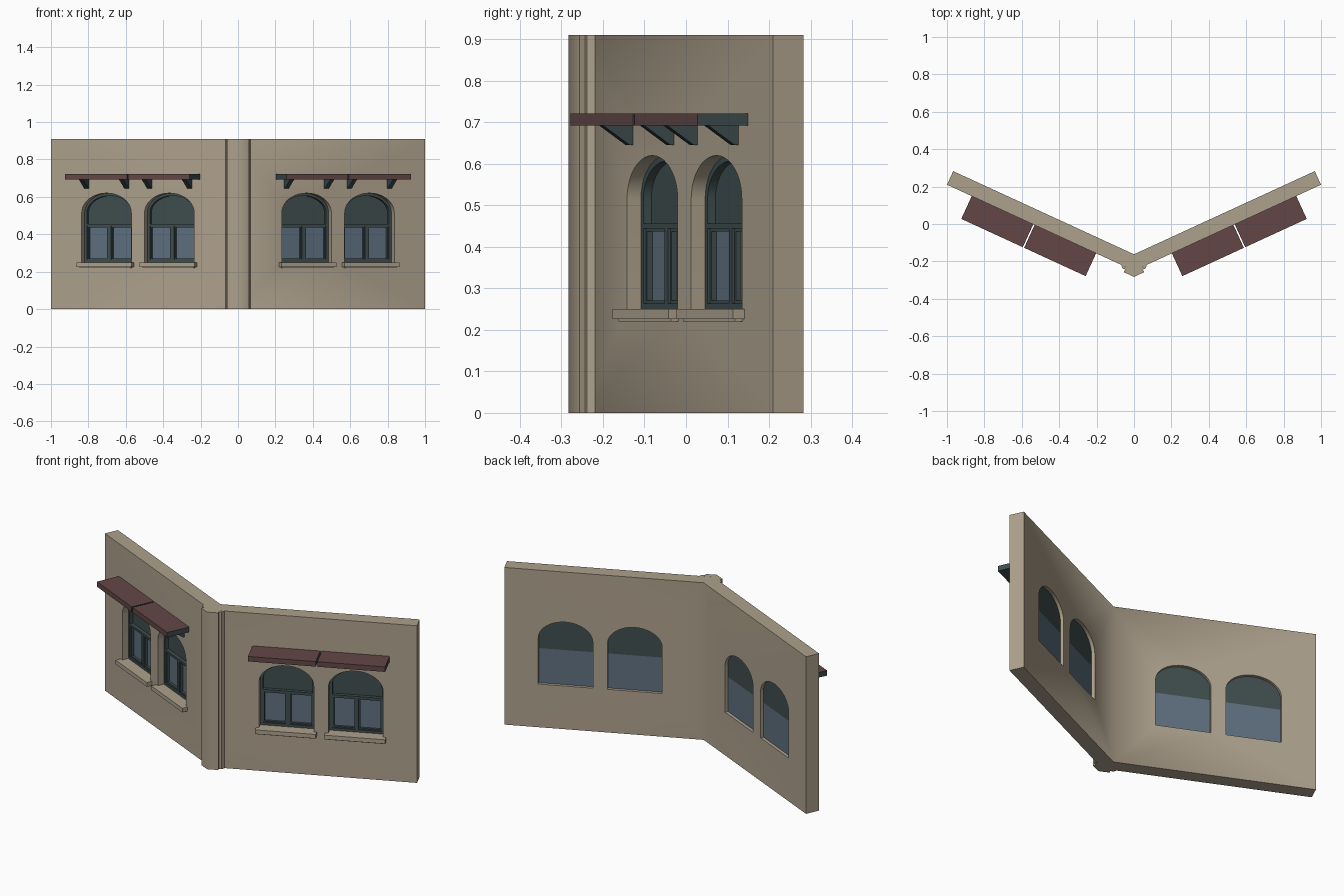
import bpy, bmesh, math
from mathutils import Matrix, Vector

if "Cube" in bpy.data.objects:
    bpy.data.objects.remove(bpy.data.objects["Cube"])

ANGLE = math.radians(24.7)
THICK, HEIGHT, LENGTH = 0.08, 0.91, 1.1007
WINDOWS = {"inner": 0.404, "outer": 0.774}    # centres along the wing
SPRING, HALF, RISE = 0.515, 0.146, 0.105      # arch springing, half width, rise
SILL_Z, TRANSOM = 0.25, 0.45

# Wing frame: x runs along the wall, y goes into it, z is up
WING = Matrix.Translation((0, -0.25, 0)) @ Matrix.Rotation(ANGLE, 4, "Z")


def material(name, rgb):
    m = bpy.data.materials.new(name)
    m.use_nodes = True
    m.diffuse_color = (*rgb, 1)
    m.node_tree.nodes["Principled BSDF"].inputs["Base Color"].default_value = (*rgb, 1)
    return m


STONE = material("sand stucco", (0.42, 0.355, 0.265))
GREEN = material("dark green wood", (0.05, 0.075, 0.077))
GLASS = material("blue grey glass", (0.112, 0.158, 0.212))
RED = material("dull red roofing", (0.125, 0.062, 0.062))

# Placement of a 2D point (p, q) at depth d, by extrusion axis
AXES = {
    "x": lambda p, q, d: Vector((d, p, q)),
    "y": lambda p, q, d: Vector((p, d, q)),
    "z": lambda p, q, d: Vector((p, q, d)),
}


def prism(name, loops, start, end, mats, axis="y", matrix=WING, adjust=None, rule=None):
    """Extrude an outline (first loop) with holes (other loops), mirrored across x."""
    bm = bmesh.new()
    place = AXES[axis]
    rings = [[bm.verts.new(place(p, q, start)) for p, q in loop] for loop in loops]
    if len(rings) == 1:
        bm.faces.new(rings[0])
    else:
        edges = [bm.edges.new((r[i - 1], r[i])) for r in rings for i in range(len(r))]
        bmesh.ops.triangle_fill(bm, edges=edges, use_beauty=True)
    ext = bmesh.ops.extrude_face_region(bm, geom=bm.faces[:])["geom"]
    moved = [g for g in ext if isinstance(g, bmesh.types.BMVert)]
    bmesh.ops.translate(bm, verts=moved, vec=place(0, 0, end - start))
    if adjust:
        adjust(bm)
    bmesh.ops.recalc_face_normals(bm, faces=bm.faces[:])
    if rule:
        for f in bm.faces:
            f.material_index = rule(f.normal)
    bm.transform(matrix)
    # Open the prism where it meets its mirrored half
    seam = [f for f in bm.faces if all(abs(v.co.x) < 1e-4 for v in f.verts)]
    bmesh.ops.delete(bm, geom=seam, context="FACES")
    mesh = bpy.data.meshes.new(name)
    bm.to_mesh(mesh)
    bm.free()
    for m in mats:
        mesh.materials.append(m)
    ob = bpy.data.objects.new(name, mesh)
    bpy.context.collection.objects.link(ob)
    ob.modifiers.new("Mirror", "MIRROR")
    parts.append(ob)
    return ob


def rect(x0, x1, z0, z1):
    return [(x0, z0), (x1, z0), (x1, z1), (x0, z1)]


def arch(cx, bottom, inset=0.0, steps=20):
    """Rectangle with an elliptical head."""
    w, r = HALF - inset, RISE - inset
    head = [(cx + w * math.cos(math.pi * i / steps),
             SPRING + r * math.sin(math.pi * i / steps)) for i in range(steps + 1)]
    return [(cx - w, bottom), (cx + w, bottom)] + head


def mitre(bm):
    for v in bm.verts:
        if v.co.x < 1e-5 and v.co.y > 0.01:
            v.co.x = THICK * math.tan(ANGLE)


parts = []

# Walls with arched openings
openings = [arch(c, SILL_Z) for c in WINDOWS.values()]
prism("walls", [rect(0, LENGTH, 0, HEIGHT)] + openings, 0, THICK, [STONE], adjust=mitre)

# Moulded corner pilaster, half plan
plan = [(0, -0.283), (0.055, -0.257), (0.047, -0.243), (0.062, -0.238),
        (0.068, -0.219), (0, -0.25)]
prism("corner_pilaster", [plan], 0, HEIGHT, [STONE], "z", Matrix.Identity(4))

for side, c in WINDOWS.items():
    # Window frame with transom and mullion
    w = HALF - 0.014
    panes = [rect(c - w, c - 0.009, 0.264, 0.444), rect(c + 0.009, c + w, 0.264, 0.444)]
    light = arch(c, TRANSOM + 0.006, 0.014)
    prism(side + "_window_frame", [arch(c, SILL_Z), *panes, light], 0.037, 0.058, [GREEN])

    # Casement sashes
    for label, pane in zip(("near", "far"), panes):
        (x0, z0), (x1, z1) = pane[0], pane[2]
        b = 0.007
        hole = rect(x0 + b, x1 - b, z0 + b, z1 - b)
        prism(f"{side}_{label}_sash", [pane, hole], 0.044, 0.058, [GREEN])

    # Glass below, solid arched panel above
    prism(side + "_glass", [rect(c - HALF, c + HALF, SILL_Z, TRANSOM)], 0.058, 0.062, [GLASS])
    prism(side + "_arch_panel", [arch(c, TRANSOM)], 0.058, 0.062, [GREEN])

    # Sill slab with a small bed moulding
    prism(side + "_sill", [rect(c - 0.162, c + 0.162, 0.226, SILL_Z)], -0.031, 0, [STONE])
    prism(side + "_sill_moulding", [rect(c - 0.15, c + 0.15, 0.22, 0.226)], -0.02, 0, [STONE])

    # Awning: red on top and front, wood on the ends and underside
    prism(side + "_awning", [rect(c - 0.181, c + 0.181, 0.692, 0.721)], -0.134, 0,
          [RED, GREEN], rule=lambda n: 0 if n.z > 0.5 or n.y < -0.5 else 1)

    # Tapered awning brackets
    taper = [(0, 0.645), (-0.009, 0.645), (-0.079, 0.692), (0, 0.692)]
    for label, off in (("near", -0.122), ("far", 0.114)):
        prism(f"{side}_{label}_bracket", [taper], c + off - 0.012, c + off + 0.012,
              [GREEN], "x")

# Smooth the arches, keep corners crisp
bpy.ops.object.select_all(action="DESELECT")
for ob in parts:
    ob.select_set(True)
bpy.context.view_layer.objects.active = parts[0]
bpy.ops.object.shade_smooth_by_angle(angle=math.radians(30))
